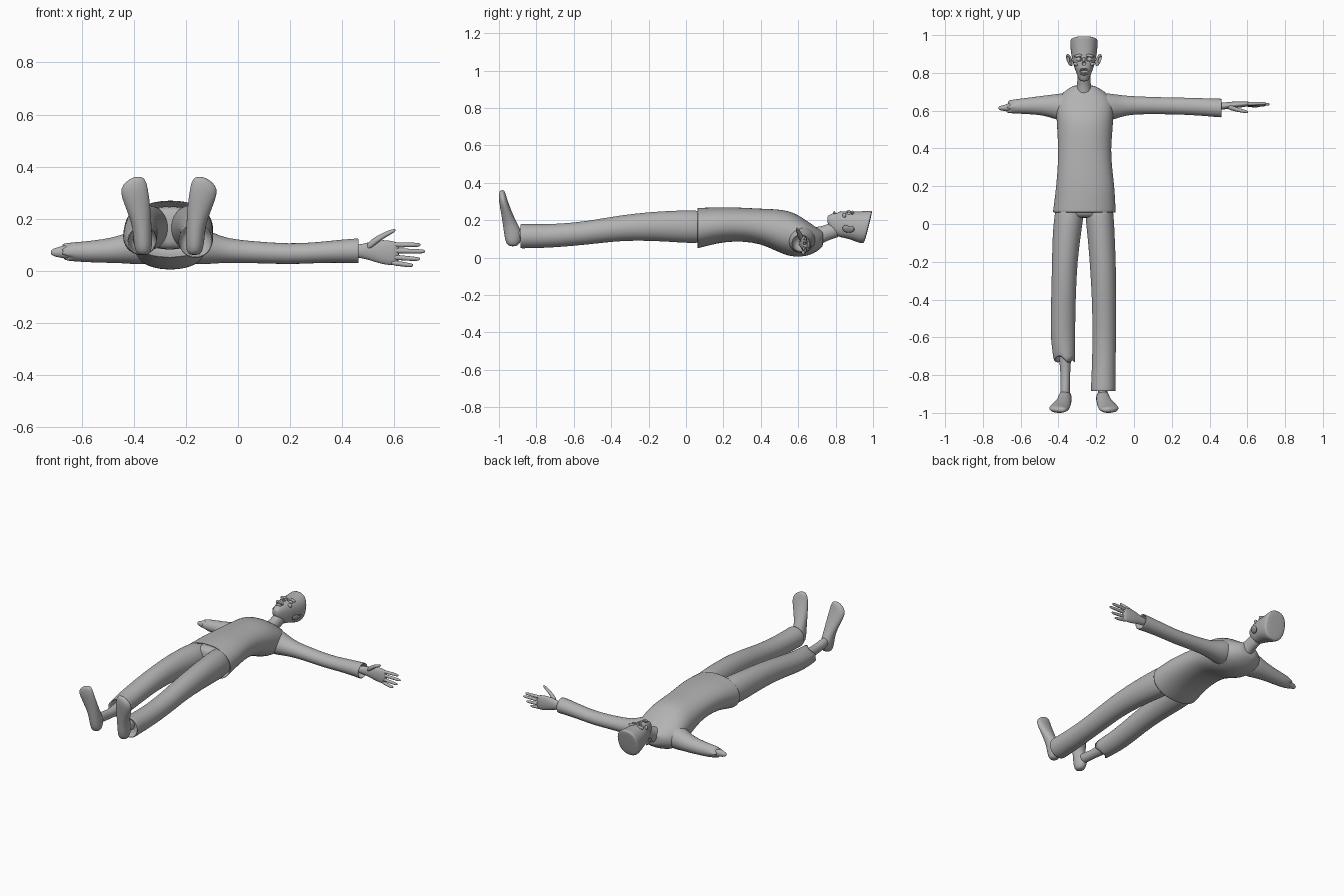
import bpy, bmesh, math, random
from mathutils import Vector, Euler

random.seed(4)
grey = bpy.data.materials.new("plain grey")
grey.diffuse_color = (0.45, 0.45, 0.45, 1)
CX = -0.265  # body centre line


def finish(name, bm, subdiv=1):
    bmesh.ops.recalc_face_normals(bm, faces=bm.faces)
    me = bpy.data.meshes.new(name)
    bm.to_mesh(me)
    bm.free()
    ob = bpy.data.objects.new(name, me)
    bpy.context.collection.objects.link(ob)
    me.materials.append(grey)
    for p in me.polygons:
        p.use_smooth = True
    if subdiv:
        ob.modifiers.new("smooth", 'SUBSURF').levels = subdiv
        ob.modifiers["smooth"].render_levels = subdiv
    return ob


def loft(name, axis, rings, n=20, jag=None, power=2.0):
    """Rings are (position, centre a, centre b, radius a, radius b[, lean])."""
    order = {'x': (0, 1, 2), 'y': (1, 0, 2), 'z': (2, 0, 1)}[axis]
    bm = bmesh.new()
    loops = []
    for i, ring in enumerate(rings):
        t, a, b, ra, rb = ring[:5]
        lean = ring[5] if len(ring) > 5 else 0
        loop = []
        for k in range(n):
            ang = 2 * math.pi * k / n
            c, s = math.cos(ang), math.sin(ang)
            da = math.copysign(abs(c) ** (2 / power), c) * ra
            db = math.copysign(abs(s) ** (2 / power), s) * rb
            co = [0, 0, 0]
            co[order[0]] = t + lean * db
            if jag and i in jag:
                co[order[0]] += random.uniform(-0.05, 0.035)
            co[order[1]], co[order[2]] = a + da, b + db
            loop.append(bm.verts.new(co))
        loops.append(loop)
    for l0, l1 in zip(loops, loops[1:]):
        for k in range(n):
            bm.faces.new((l0[k], l0[(k + 1) % n], l1[(k + 1) % n], l1[k]))
    bm.faces.new(loops[0])
    bm.faces.new(loops[-1])
    return finish(name, bm)


def ball(name, loc, size, rot=(0, 0, 0)):
    bm = bmesh.new()
    bmesh.ops.create_uvsphere(bm, u_segments=20, v_segments=12, radius=1)
    r = Euler(rot).to_matrix()
    for v in bm.verts:
        v.co = r @ Vector(c * s for c, s in zip(v.co, size)) + Vector(loc)
    return finish(name, bm, 0)


def carve(ob, cutter):
    m = ob.modifiers.new("carve", 'BOOLEAN')
    m.operation, m.object, m.solver = 'DIFFERENCE', cutter, 'EXACT'
    bpy.context.view_layer.objects.active = ob
    for mod in list(ob.modifiers):
        bpy.ops.object.modifier_apply(modifier=mod.name)
    bpy.data.objects.remove(cutter)


# Shirt body with a hollow hem
loft("shirt", 'y', [
    (0.12, -0.263, 0.16, 0.13, 0.085), (0.065, -0.263, 0.158, 0.158, 0.1),
    (0.06, -0.263, 0.158, 0.167, 0.108), (0.066, -0.263, 0.158, 0.167, 0.108),
    (0.13, -0.26, 0.168, 0.161, 0.101), (0.2, -0.258, 0.177, 0.155, 0.094),
    (0.3, -0.26, 0.178, 0.144, 0.09), (0.4, -0.262, 0.168, 0.14, 0.094),
    (0.48, -0.26, 0.148, 0.146, 0.112), (0.55, -0.26, 0.129, 0.15, 0.123),
    (0.61, -0.26, 0.113, 0.155, 0.11), (0.66, -0.26, 0.1, 0.15, 0.088),
    (0.70, -0.263, 0.096, 0.11, 0.064), (0.725, -0.265, 0.1, 0.07, 0.045),
    (0.735, -0.265, 0.105, 0.05, 0.038)], n=28, power=2.2)

# Trousers: hips and two legs
loft("hips", 'y', [
    (0.2, -0.262, 0.17, 0.12, 0.07), (0.1, -0.262, 0.165, 0.148, 0.085),
    (0.05, -0.262, 0.165, 0.147, 0.085), (0.03, -0.262, 0.165, 0.13, 0.06)])
loft("left_trouser_leg", 'y', [
    (0.14, -0.19, 0.165, 0.07, 0.08), (0.05, -0.183, 0.165, 0.077, 0.09),
    (-0.05, -0.175, 0.167, 0.073, 0.086), (-0.2, -0.165, 0.168, 0.07, 0.077),
    (-0.35, -0.16, 0.158, 0.066, 0.069), (-0.45, -0.158, 0.144, 0.064, 0.066),
    (-0.6, -0.157, 0.124, 0.063, 0.062), (-0.75, -0.16, 0.115, 0.063, 0.064),
    (-0.87, -0.163, 0.115, 0.066, 0.066), (-0.885, -0.163, 0.115, 0.066, 0.066),
    (-0.887, -0.163, 0.115, 0.06, 0.06), (-0.85, -0.163, 0.115, 0.052, 0.053)])
loft("right_trouser_leg", 'y', [
    (0.14, -0.335, 0.165, 0.07, 0.08), (0.05, -0.343, 0.165, 0.079, 0.09),
    (-0.05, -0.356, 0.167, 0.076, 0.086), (-0.2, -0.367, 0.168, 0.068, 0.077),
    (-0.35, -0.372, 0.158, 0.066, 0.069), (-0.45, -0.375, 0.144, 0.066, 0.066),
    (-0.58, -0.377, 0.126, 0.066, 0.062), (-0.65, -0.373, 0.12, 0.063, 0.06),
    (-0.72, -0.368, 0.116, 0.057, 0.058), (-0.71, -0.368, 0.116, 0.051, 0.052),
    (-0.62, -0.37, 0.12, 0.045, 0.045)], jag=(8,))

# Shins and feet
for side, s in (("left", 1), ("right", -1)):
    loft(side + "_shin", 'y', [
        (-0.6, CX + s * 0.105, 0.122, 0.04, 0.042), (-0.7, CX + s * 0.1, 0.115, 0.034, 0.037),
        (-0.8, CX + s * 0.098, 0.115, 0.024, 0.028), (-0.87, CX + s * 0.1, 0.125, 0.026, 0.032),
        (-0.93, CX + s * 0.1, 0.13, 0.026, 0.032)])
    loft(side + "_foot", 'z', [(z, CX + s * x, y, rx, ry) for z, x, y, rx, ry in (
        (0.06, 0.098, -0.925, 0.018, 0.018), (0.075, 0.098, -0.925, 0.032, 0.038),
        (0.12, 0.1, -0.922, 0.037, 0.05), (0.165, 0.103, -0.935, 0.037, 0.043),
        (0.2, 0.109, -0.947, 0.041, 0.036), (0.25, 0.12, -0.962, 0.049, 0.029),
        (0.3, 0.133, -0.976, 0.055, 0.024), (0.33, 0.131, -0.981, 0.048, 0.02),
        (0.352, 0.122, -0.983, 0.03, 0.015), (0.361, 0.117, -0.983, 0.014, 0.008))])

# Sleeves: full left arm, torn right stump
loft("left_sleeve", 'x', [
    (-0.24, 0.61, 0.11, 0.06, 0.07), (-0.16, 0.617, 0.1, 0.08, 0.08),
    (-0.1, 0.621, 0.088, 0.066, 0.06), (-0.04, 0.628, 0.077, 0.051, 0.047),
    (0.06, 0.628, 0.072, 0.046, 0.042), (0.2, 0.625, 0.064, 0.045, 0.04),
    (0.3, 0.623, 0.07, 0.046, 0.04), (0.4, 0.617, 0.076, 0.048, 0.045),
    (0.455, 0.614, 0.077, 0.05, 0.048), (0.463, 0.614, 0.077, 0.05, 0.048),
    (0.464, 0.614, 0.077, 0.044, 0.042), (0.42, 0.614, 0.077, 0.036, 0.035)])
loft("right_sleeve", 'x', [
    (-0.28, 0.61, 0.11, 0.06, 0.07), (-0.36, 0.617, 0.1, 0.08, 0.08),
    (-0.42, 0.621, 0.088, 0.066, 0.06), (-0.48, 0.628, 0.079, 0.052, 0.049),
    (-0.56, 0.625, 0.074, 0.044, 0.042), (-0.63, 0.623, 0.073, 0.038, 0.037),
    (-0.66, 0.62, 0.073, 0.033, 0.032), (-0.665, 0.62, 0.073, 0.02, 0.02)], jag=(6,))
loft("right_arm_stump", 'x', [
    (-0.6, 0.62, 0.073, 0.028, 0.03), (-0.66, 0.618, 0.073, 0.024, 0.027),
    (-0.685, 0.614, 0.072, 0.016, 0.021), (-0.71, 0.614, 0.071, 0.012, 0.014),
    (-0.718, 0.614, 0.071, 0.006, 0.007)])

# Left hand: palm, fingers, thumb
loft("palm", 'x', [
    (0.42, 0.622, 0.076, 0.022, 0.024), (0.48, 0.625, 0.076, 0.018, 0.026),
    (0.52, 0.63, 0.076, 0.018, 0.041), (0.56, 0.633, 0.072, 0.017, 0.048),
    (0.6, 0.636, 0.067, 0.014, 0.047), (0.618, 0.636, 0.066, 0.008, 0.042)])
for i, (z0, z1, tip) in enumerate(((0.1, 0.1, 0.7), (0.078, 0.075, 0.718),
                                   (0.054, 0.046, 0.698), (0.032, 0.022, 0.672))):
    y = 0.638 - 0.004 * i
    loft("finger_%d" % (i + 1), 'x', [
        (0.58, 0.634, z0, 0.011, 0.011), (0.63, y, (z0 + z1) / 2, 0.01, 0.01),
        (tip - 0.02, y, z1, 0.009, 0.009), (tip - 0.004, y, z1, 0.007, 0.007),
        (tip, y, z1, 0.003, 0.003)], n=10)
loft("thumb", 'x', [
    (0.49, 0.622, 0.088, 0.014, 0.018), (0.53, 0.61, 0.118, 0.014, 0.016),
    (0.56, 0.602, 0.137, 0.011, 0.012), (0.595, 0.594, 0.153, 0.009, 0.009),
    (0.605, 0.592, 0.157, 0.004, 0.004)], n=10)

# Neck and collar
loft("neck", 'y', [
    (0.66, CX, 0.11, 0.055, 0.055), (0.71, CX, 0.115, 0.042, 0.05),
    (0.74, CX, 0.128, 0.036, 0.045), (0.78, CX, 0.145, 0.035, 0.045),
    (0.84, CX, 0.16, 0.035, 0.045)])

# Head with a flat, leaning crown
head = loft("head", 'y', [
    (0.755, CX, 0.205, 0.014, 0.014), (0.762, CX, 0.2, 0.024, 0.028),
    (0.785, CX, 0.182, 0.035, 0.054), (0.81, CX, 0.18, 0.044, 0.068),
    (0.84, CX, 0.178, 0.055, 0.071), (0.875, CX, 0.173, 0.063, 0.075),
    (0.91, CX, 0.167, 0.069, 0.08, 0.08), (0.945, CX, 0.164, 0.073, 0.086, 0.2),
    (0.968, CX, 0.164, 0.073, 0.088, 0.26), (0.973, CX, 0.164, 0.071, 0.086, 0.26),
    (0.976, CX, 0.164, 0.05, 0.06, 0.25)], n=28, power=2.3)
for s in (-1, 1):
    x = CX + s * 0.029
    carve(head, ball("socket_cutter", (x, 0.872, 0.25), (0.02, 0.014, 0.022)))
    ball("eyeball", (x, 0.872, 0.234), (0.014, 0.012, 0.011))
    ball("brow", (x, 0.891, 0.24), (0.025, 0.008, 0.011), (0, 0, -s * 0.15))
    ball("cheekbone", (CX + s * 0.043, 0.846, 0.226), (0.014, 0.009, 0.014), (0, 0, s * 0.4))
    # Ears flare outwards
    ear = ball("ear", (CX + s * 0.077, 0.868, 0.155), (0.009, 0.034, 0.024), (0, s * 0.5, -s * 0.35))
    carve(ear, ball("ear_cutter", (CX + s * 0.083, 0.87, 0.166), (0.007, 0.022, 0.014),
                    (0, s * 0.5, -s * 0.35)))
carve(head, ball("nose_cutter", (CX, 0.85, 0.248), (0.009, 0.012, 0.018)))
carve(head, ball("mouth_cutter", (CX, 0.808, 0.245), (0.022, 0.015, 0.026)))
ball("nose_bridge", (CX, 0.87, 0.243), (0.008, 0.014, 0.011))

# Lips and teeth
for name, y, w in (("upper_lip", 0.824, 0.023), ("lower_lip", 0.792, 0.019)):
    ball(name, (CX, y, 0.238), (w, 0.005, 0.011))
for i in range(5):
    for y in (0.817, 0.798):
        ball("tooth", (CX + (i - 2) * 0.007, y, 0.237), (0.0034, 0.005, 0.004))
